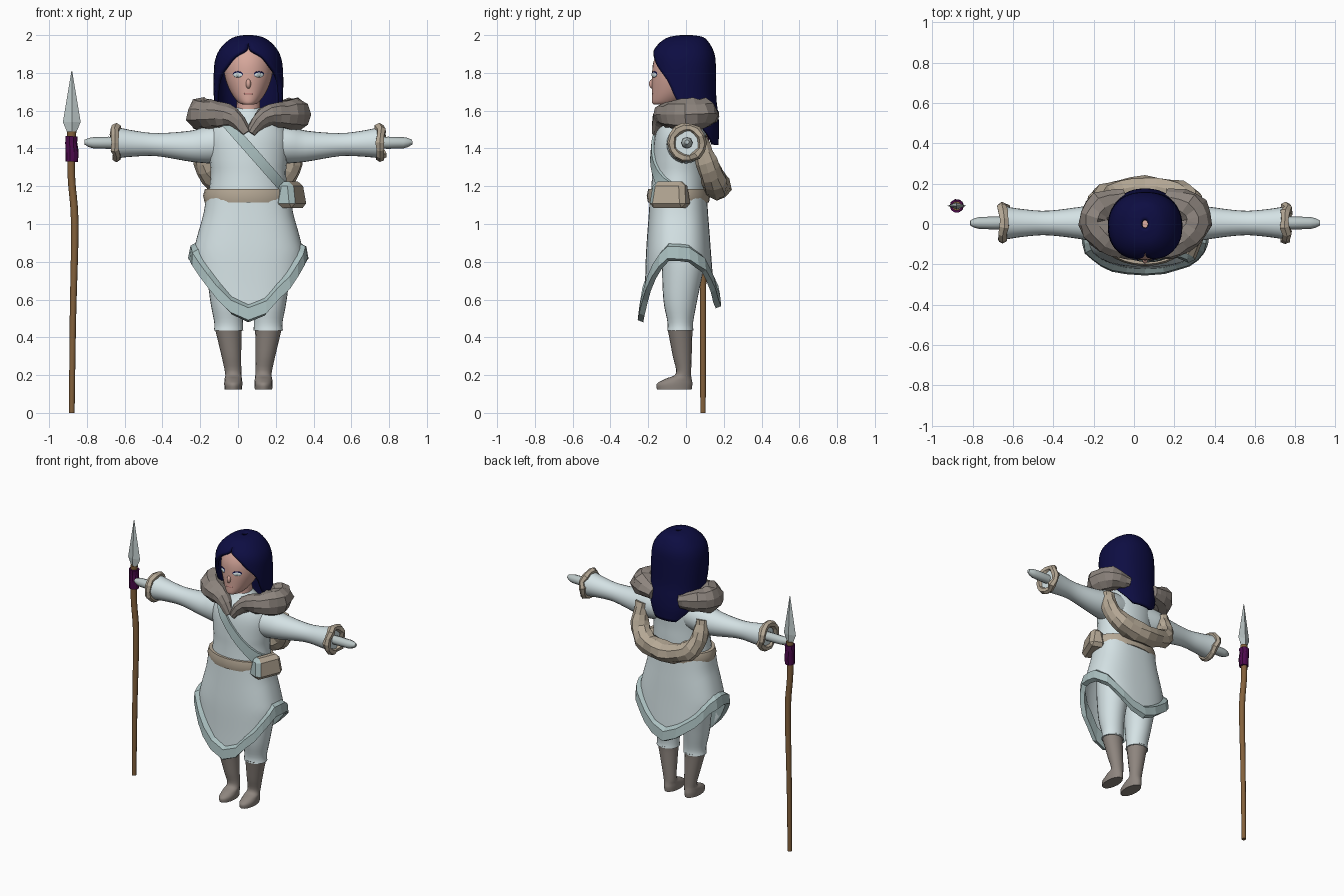
import bpy, bmesh, math, random
from mathutils import Vector

random.seed(4)
if "Cube" in bpy.data.objects:
    bpy.data.objects.remove(bpy.data.objects["Cube"])
CX = 0.055  # the figure stands beside its spear


def material(name, r, g, b):
    m = bpy.data.materials.new(name)
    m.use_nodes = True
    m.diffuse_color = (r, g, b, 1)
    m.node_tree.nodes["Principled BSDF"].inputs["Base Color"].default_value = (r, g, b, 1)
    return m


coat = material("pale_cloth", .66, .76, .78)
teal = material("teal_trim", .40, .52, .52)
navy = material("navy_hair", .004, .004, .055)
fur = material("grey_brown_fur", .27, .235, .21)
tan = material("tan_hide", .46, .39, .30)
wood = material("brown_wood", .23, .12, .045)
purple = material("purple_wrap", .075, .003, .075)
skin = material("skin", .68, .39, .33)
steel = material("pale_grey", .50, .57, .57)
lip = material("lip_pink", .52, .22, .20)


def finish(bm, name, mats, smooth=True, x=CX):
    bmesh.ops.recalc_face_normals(bm, faces=bm.faces)
    me = bpy.data.meshes.new(name)
    bm.to_mesh(me)
    bm.free()
    ob = bpy.data.objects.new(name, me)
    ob.location.x = x
    for m in mats:
        me.materials.append(m)
    bpy.context.collection.objects.link(ob)
    if smooth:
        bpy.ops.object.select_all(action='DESELECT')
        ob.select_set(True)
        bpy.context.view_layer.objects.active = ob
        bpy.ops.object.shade_smooth_by_angle(angle=math.radians(45))
    return ob


def surface(name, rings, mat, smooth=True, wrap=True, loop=False, caps=True, x=CX):
    """Skin a list of point rings."""
    bm = bmesh.new()
    rows = [[bm.verts.new(p) for p in r] for r in rings]
    n = len(rows[0])
    for i in range(len(rows) - (not loop)):
        a, b = rows[i], rows[(i + 1) % len(rows)]
        for j in range(n - (not wrap)):
            k = (j + 1) % n
            bm.faces.new((a[j], a[k], b[k], b[j]))
    if caps and wrap and not loop:
        bm.faces.new(rows[0])
        bm.faces.new(rows[-1])
    bmesh.ops.remove_doubles(bm, verts=bm.verts, dist=1e-5)
    return finish(bm, name, [mat], smooth, x)


def curve(keys, steps=4):
    """Smooth curve through tuples of any length."""
    ks = [keys[0], *keys, keys[-1]]
    out = []
    for a, b, c, d in zip(ks, ks[1:], ks[2:], ks[3:]):
        for i in range(steps):
            t = i / steps
            out.append(tuple(q + .5 * t * (r - p + t * (2*p - 5*q + 4*r - s + t * (3*(q - r) + s - p)))
                             for p, q, r, s in zip(a, b, c, d)))
    return out + [keys[-1]]


def interp(table, z):
    """Linear lookup in rows sorted by rising first value."""
    z = min(max(z, table[0][0]), table[-1][0])
    for a, b in zip(table, table[1:]):
        if z <= b[0]:
            t = (z - a[0]) / (b[0] - a[0])
            return [p + (q - p) * t for p, q in zip(a[1:], b[1:])]


def power(v, p):
    return math.copysign(abs(v) ** p, v)


def ring(x, y, z, rx, ry, n=24):
    angles = [math.tau * i / n for i in range(n)]
    return [(x + rx * math.cos(a), y + ry * math.sin(a), z) for a in angles]


def loft(name, keys, mat, steps=4, n=24, **kw):
    return surface(name, [ring(*k, n=n) for k in curve(keys, steps)], mat, **kw)


def tube(name, pts, mat, ref, n=16, jitter=0, loop=False, **kw):
    """Sweep a circle along points of x, y, z, radius."""
    rings, count = [], len(pts)
    for i, p in enumerate(pts):
        a = pts[(i - 1) % count] if loop else pts[max(i - 1, 0)]
        b = pts[(i + 1) % count] if loop else pts[min(i + 1, count - 1)]
        t = (Vector(b[:3]) - Vector(a[:3])).normalized()
        u = t.cross(Vector(ref)).normalized()
        v = t.cross(u)
        row = []
        for j in range(n):
            w = math.tau * j / n
            r = p[3] * (1 + random.uniform(-jitter, jitter))
            row.append(Vector(p[:3]) + r * (math.cos(w) * u + math.sin(w) * v))
        rings.append(row)
    return surface(name, rings, mat, loop=loop, **kw)


def ellipsoid(name, loc, size, mat, turn=0):
    bm = bmesh.new()
    bmesh.ops.create_uvsphere(bm, u_segments=16, v_segments=8, radius=1)
    bmesh.ops.scale(bm, vec=size, verts=bm.verts)
    ob = finish(bm, name, [mat])
    ob.location = (loc[0] + CX, loc[1], loc[2])
    ob.rotation_euler.z = turn


# Torso and neck
TORSO = [(1.10, -.04, .22, .15), (1.25, -.035, .20, .145), (1.34, -.035, .205, .142),
         (1.45, -.03, .21, .138), (1.53, -.025, .175, .12), (1.58, -.02, .10, .085), (1.62, -.02, .06, .06)]
loft("torso", [(0, y, z, rx, ry) for z, y, rx, ry in TORSO], coat)
loft("neck", [(0, -.02, 1.52, .065, .065), (0, -.03, 1.72, .06, .06)], skin, steps=1)

# Skirt with a pointed hem at front and back
SKIRT = [(.48, -.035, .29, .192), (.65, -.035, .29, .183), (.85, -.04, .293, .172),
         (.95, -.04, .267, .165), (1.05, -.04, .238, .157), (1.16, -.04, .22, .15)]
N = 56


def hem(a):
    low = .50 if math.sin(a) < 0 else .58
    return low + (.83 - low) * abs(power(math.cos(a), .8)) ** 1.7


def skirt_point(a, z, out=0):
    y, rx, ry = interp(SKIRT, z)
    return (power(math.cos(a), .8) * (rx + out), y + power(math.sin(a), .8) * (ry + out), z)


around = [math.tau * i / N for i in range(N)]
surface("skirt", [[skirt_point(a, 1.16 + (hem(a) - 1.16) * t / 10) for a in around] for t in range(11)],
        coat, caps=False)
rows = []
for a in around[::2]:
    h, w = hem(a) + random.uniform(-.008, .008), random.uniform(-.005, .005)
    rows.append([skirt_point(a, h + dz, out + w) for dz, out in
                 ((.075, -.005), (.055, .026), (-.01, .03), (-.022, .0))])
surface("skirt_trim", rows, teal, smooth=False, loop=True)

# Belt, shoulder strap and hip pouch
loft("belt", [(0, -.04, 1.115, .232, .162), (0, -.04, 1.15, .24, .168), (0, -.04, 1.185, .23, .16)],
     tan, steps=1, n=28)


def chest(x, z, out):
    y, rx, ry = interp(TORSO, z)
    return (x, y - ry * math.sqrt(max(0, 1 - (x / rx) ** 2)) - out, z)


rows = []
for i in range(15):
    t = i / 14
    x, z = -.12 + .30 * t, 1.54 - .34 * t
    rows.append([chest(x + s * .02, z + s * .018, out) for s, out in
                 ((1, -.01), (1, .014), (-1, .014), (-1, -.01))])
surface("shoulder_strap", rows, teal)

bm = bmesh.new()
bmesh.ops.create_cube(bm, size=1)
bmesh.ops.scale(bm, vec=(.12, .21, .14), verts=bm.verts)
for v in bm.verts:
    if v.co.z > 0:
        v.co.x *= .65
        v.co.y *= .85
bmesh.ops.bevel(bm, geom=bm.edges[:], offset=.025, segments=1, affect='EDGES')
bm.normal_update()
for f in bm.faces:
    f.material_index = int(f.normal.y < -.4 and f.calc_center_median().z > -.04)
pouch = finish(bm, "hip_pouch", [tan, teal], smooth=False)
pouch.location = (CX + .225, -.085, 1.155)
pouch.rotation_euler.z = math.radians(-22)

# Mirrored limbs and shoulder fur
for s, side in ((1, "left"), (-1, "right")):
    def flip(keys):
        return [(s * k[0], *k[1:]) for k in keys]

    tube(side + "_sleeve", curve(flip([(.08, -.01, 1.43, .10), (.2, 0, 1.42, .10), (.3, .005, 1.412, .083),
         (.48, .005, 1.42, .061), (.6, .005, 1.425, .068), (.70, .005, 1.43, .083)])), coat, (0, 1, 0), n=24)
    cuff = [(s * .70 + s * random.uniform(-.012, .012), .005 + .082 * math.cos(w), 1.43 + .082 * math.sin(w),
             random.uniform(.02, .027)) for w in [math.tau * i / 14 for i in range(14)]]
    tube(side + "_cuff", cuff, tan, (1, 0, 0), n=6, jitter=.12, loop=True, smooth=False)
    tube(side + "_hand", flip([(.68, .005, 1.43, .03), (.74, .005, 1.43, .032), (.82, .005, 1.43, .03),
         (.845, .005, 1.432, .024), (.868, .005, 1.434, .012)]), steel, (0, 1, 0), n=8)
    tube(side + "_shoulder_fur", curve(flip([(.012, -.155, 1.48, .026), (.08, -.13, 1.565, .05),
         (.18, -.08, 1.58, .072), (.25, .01, 1.58, .083), (.21, .09, 1.585, .078), (.10, .13, 1.57, .045)]), 3),
         fur, (0, 0, 1), n=9, jitter=.11, smooth=False)
    loft(side + "_leg", flip([(.10, -.02, .98, .12, .11), (.115, -.015, .8, .11, .113),
         (.115, -.03, .6, .088, .09), (.105, -.03, .48, .076, .068), (.105, -.03, .435, .078, .07)]), coat)
    loft(side + "_boot", flip([(.104, -.03, .445, .074, .07), (.104, -.03, .425, .068, .064),
         (.09, -.02, .3, .052, .05), (.08, -.013, .21, .043, .04), (.08, -.04, .18, .046, .07),
         (.08, -.06, .155, .048, .094), (.08, -.062, .125, .046, .092)]), fur, n=16)
    # Eyes
    turn = s * math.radians(29)
    ellipsoid(side + "_lashes", (s * .056, -.167, 1.793), (.031, .004, .016), navy, turn)
    ellipsoid(side + "_eye", (s * .0565, -.169, 1.789), (.028, .0045, .013), coat, turn)
    ellipsoid(side + "_iris", (s * .057, -.171, 1.789), (.009, .0045, .010), steel, turn)

# Hide roll draped across the back
half = [(.235, .07, 1.45, .045), (.235, .105, 1.33, .058), (.17, .145, 1.235, .066)]
drape = half + [(0, .165, 1.195, .07)] + [(-k[0], *k[1:]) for k in reversed(half)]
tube("back_hide_roll", curve(drape, 3), tan, (0, 1, 0), n=9, jitter=.13, smooth=False)

# Head and face
loft("head", [(0, -.125, 1.633, .03, .045), (0, -.10, 1.645, .055, .08), (0, -.062, 1.70, .095, .118),
              (0, -.04, 1.78, .125, .14), (0, -.03, 1.86, .128, .142), (0, -.02, 1.93, .105, .115),
              (0, -.02, 1.96, .04, .04)], skin, n=32)
ellipsoid("nose", (0, -.176, 1.742), (.014, .02, .026), skin)
ellipsoid("mouth", (0, -.176, 1.69), (.024, .0048, .007), lip)

# Hair shell: height, depth, half sizes and opening angle at the face
HAIR = [(1.42, .03, .13, .13, 148), (1.50, .015, .16, .15, 118), (1.58, 0, .168, .16, 94),
        (1.66, -.01, .172, .16, 78), (1.76, -.012, .174, .16, 62), (1.84, -.013, .17, .16, 36),
        (1.885, -.014, .16, .157, 22), (1.92, -.013, .142, .145, 3), (1.955, -.008, .11, .12, 0),
        (1.98, 0, .07, .085, 0), (1.99, 0, .015, .02, 0)]
rows = []
for z, y, rx, ry, gap in curve(HAIR, 3):
    gap = math.radians(max(gap, 0))
    sweep = [gap + (math.tau - 2 * gap) * i / 36 for i in range(37)]
    rows.append([(rx * power(math.sin(a), .88), y - ry * power(math.cos(a), .88), z) for a in sweep])
hair = surface("hair", rows, navy, wrap=False)
shell = hair.modifiers.new("thickness", 'SOLIDIFY')
shell.thickness = .022
shell.offset = 0

# Spear
SX, SY = -.88, .09
tube("spear_shaft", curve([(SX, SY, 0, .015), (SX + .006, SY, .5, .017), (SX + .016, SY, 1.0, .02),
     (SX - .002, SY, 1.25, .02), (SX, SY, 1.49, .024)]), wood, (0, 1, 0), n=10, x=0)
tube("spear_wrap", [(SX, SY, 1.33, .032), (SX + .002, SY, 1.38, .034), (SX - .002, SY, 1.43, .032),
     (SX, SY, 1.465, .033)], purple, (0, 1, 0), n=10, jitter=.05, smooth=False, x=0)
loft("spear_blade", [(SX, SY, 1.47, .018, .018), (SX, SY, 1.54, .047, .016), (SX, SY, 1.81, .002, .002)],
     steel, steps=1, n=4, smooth=False, x=0)
